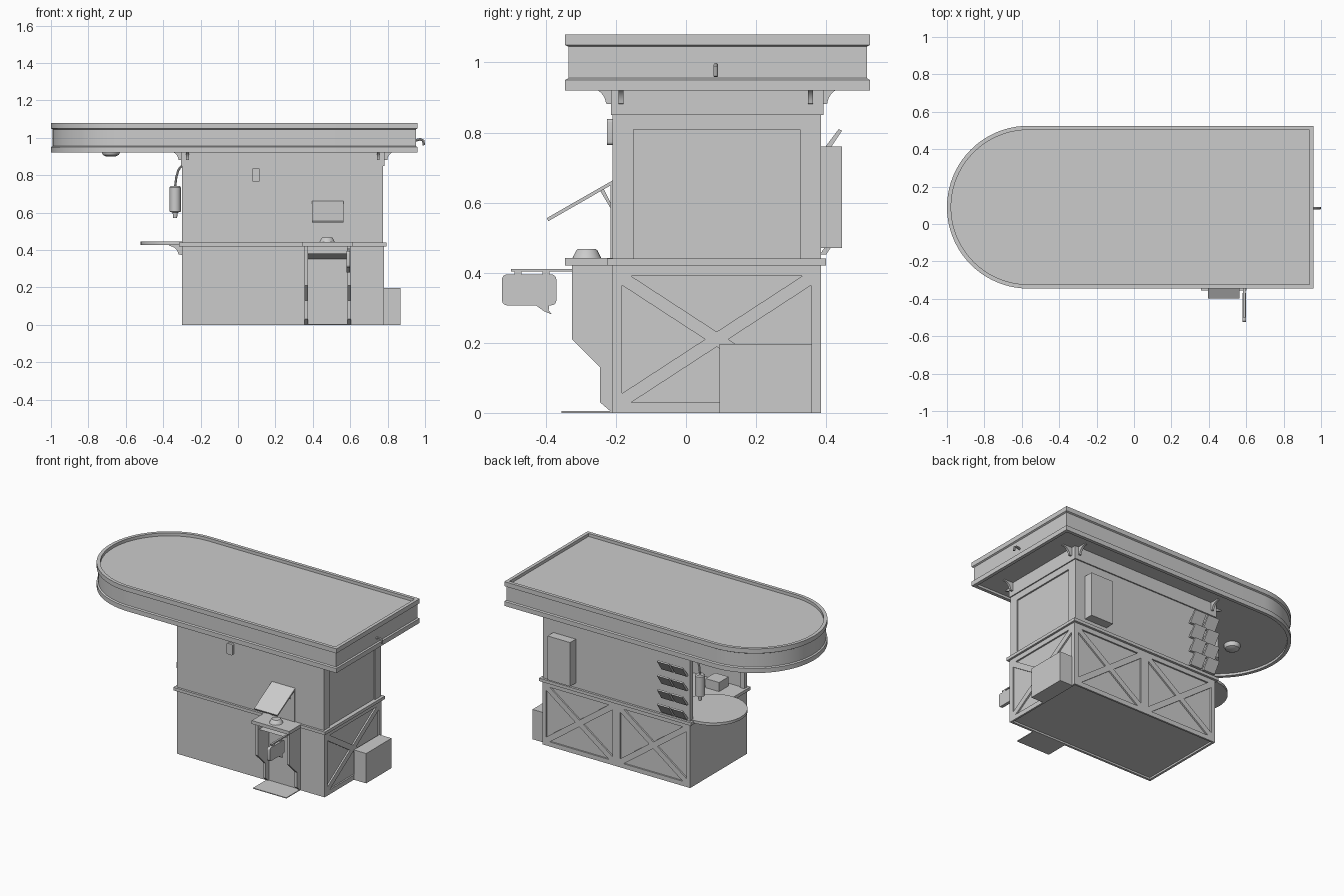
import bpy, bmesh, math
from mathutils import Vector

old = bpy.data.objects.get("Cube")
if old:
    bpy.data.objects.remove(old, do_unlink=True)

grey = bpy.data.materials.new("plain grey")
grey.use_nodes = True
COLOUR = (0.6, 0.6, 0.6, 1)
grey.diffuse_color = COLOUR
grey.node_tree.nodes["Principled BSDF"].inputs["Base Color"].default_value = COLOUR
parts = []


def finish(name, bm):
    bmesh.ops.recalc_face_normals(bm, faces=bm.faces)
    mesh = bpy.data.meshes.new(name)
    bm.to_mesh(mesh)
    bm.free()
    obj = bpy.data.objects.new(name, mesh)
    bpy.context.collection.objects.link(obj)
    mesh.materials.append(grey)
    parts.append(obj)
    return obj


def loft(name, rings):
    """Skin a row of closed rings and cap both ends."""
    bm = bmesh.new()
    rows = [[bm.verts.new(p) for p in ring] for ring in rings]
    n = len(rows[0])
    for a, b in zip(rows, rows[1:]):
        for i in range(n):
            j = (i + 1) % n
            bm.faces.new((a[i], a[j], b[j], b[i]))
    bm.faces.new(rows[0])
    bm.faces.new(rows[-1])
    return finish(name, bm)


def prism(name, axis, profile, lo, hi):
    """Extrude a 2D profile along x (y,z), y (x,z) or z (x,y)."""
    place = {"x": lambda a, b, d: (d, a, b),
             "y": lambda a, b, d: (a, d, b),
             "z": lambda a, b, d: (a, b, d)}[axis]
    return loft(name, [[place(a, b, d) for a, b in profile] for d in (lo, hi)])


def box(name, x0, x1, y0, y1, z0, z1):
    return prism(name, "z", [(x0, y0), (x1, y0), (x1, y1), (x0, y1)], z0, z1)


def arc(cx, cy, r, start, end, n):
    angles = [math.radians(start + (end - start) * i / n) for i in range(n + 1)]
    return [(cx + r * math.cos(t), cy + r * math.sin(t)) for t in angles]


def rounded(a0, a1, b0, b1, r):
    return (arc(a1 - r, b0 + r, r, -90, 0, 4) + arc(a1 - r, b1 - r, r, 0, 90, 4)
            + arc(a0 + r, b1 - r, r, 90, 180, 4) + arc(a0 + r, b0 + r, r, 180, 270, 4))


def turned(name, x, y, steps, n=24):
    """Round part from (radius, z) steps."""
    return loft(name, [[(a, b, z) for a, b in arc(x, y, r, 0, 360 - 360 / n, n - 1)]
                       for r, z in steps])


def pipe(name, points, radius):
    curve = bpy.data.curves.new(name, "CURVE")
    curve.dimensions = "3D"
    curve.bevel_depth = radius
    curve.bevel_resolution = 2
    curve.use_fill_caps = True
    spline = curve.splines.new("POLY")
    spline.points.add(len(points) - 1)
    for p, co in zip(spline.points, points):
        p.co = (*co, 1)
    obj = bpy.data.objects.new(name, curve)
    bpy.context.collection.objects.link(obj)
    curve.materials.append(grey)
    parts.append(obj)


# Overall body limits
X0, X1, Y0, Y1 = -0.30, 0.78, -0.21, 0.385


# Canopy roof: straight at one end, half round at the other, with trim bands
def roof_ring(inset, z):
    e = 0.96 - inset
    pts = [(e, -0.345 + inset), (e, 0.525 - inset)]
    pts += arc(-0.565, 0.09, 0.435 - inset, 90, 270, 40)
    return [(x, y, z) for x, y in pts]


loft("canopy_roof", [roof_ring(i, z) for i, z in (
    (.022, .935), (.022, .92), (0, .92), (0, .95), (.009, .955), (.009, 1.045),
    (0, 1.05), (0, 1.08), (.022, 1.08), (.022, 1.06))])
turned("ceiling_lamp", -0.68, 0.09, [(.048, .936), (.048, .92), (.042, .908), (.025, .9)])
pipe("roof_hook", [(.945, .085, .985), (.975, .085, .992), (.99, .085, .985),
                   (.994, .085, .96)], 0.007)

# Header and curved roof brackets
box("header", X0 - .006, X1 + .002, Y0 - .004, Y1 + .008, .85, .937)
flare = [(0, -.055), (0, 0), (.068, 0), (.068, -.006)] + arc(.068, -.058, .05, 95, 175, 8)


def bracket(name, axis, wall, sign, across, top, scale=1):
    pts = [(wall + sign * a * scale, top + b * scale) for a, b in flare]
    prism(name, axis, pts, across - .007, across + .007)


for y in (-0.185, 0.355):
    bracket("roof_bracket_right", "y", X1, 1, y, .936)
    bracket("roof_bracket_left", "y", X0, -1, y, .936)
for x in (-0.27, 0.75):
    bracket("roof_bracket_front", "x", Y0, -1, x, .936)
    bracket("roof_bracket_back", "x", Y1, 1, x, .936)

# Upper booth, open at the round end
box("upper_front_wall", X0, X1 - .005, Y0, Y0 + .02, .44, .85)
box("upper_back_wall", X0, X1 - .005, Y1 - .02, Y1, .44, .85)
box("inner_partition", .3, .32, Y0 + .02, Y1 - .02, .44, .85)
box("end_panel", .74, X1 - .015, Y0 + .02, Y1 - .02, .44, .85)
box("end_frame_front", .76, X1 - .005, Y0, -.15, .44, .85)
box("end_frame_back", .76, X1 - .005, .325, Y1, .44, .85)
box("end_frame_top", .76, X1 - .005, -.15, .325, .808, .85)
for y0, y1 in ((Y0, Y0 + .03), (Y1 - .03, Y1)):
    box("opening_post", X0, X0 + .03, y0, y1, .44, .85)
box("inside_box", -.2, -.1, -.16, -.06, .44, .5)

# Belt ledge and half round serving counter
box("belt_ledge", X0 - .015, X1 + .013, Y0 - .015, Y1 + .015, .42, .44)
turned("round_counter", -0.315, 0.165, [(.205, .428), (.205, .446)], 48)
bracket("counter_bracket", "y", X0, -1, .165, .429)

# Lower cabinet with braced panels on the end and the back
box("lower_cabinet", X0, X1 - .01, Y0, Y1 - .01, .012, .42)
box("base_rim_front", X0, X1, Y0, Y0 + .015, 0, .012)
box("base_rim_left", X0, X0 + .015, Y0, Y1, 0, .012)


def braced_panel(name, axis, a0, a1, lo, hi):
    m, b, t, d = .028, .03, .39, .026
    l, r = a0 + m, a1 - m

    def bar(u0, u1, v0, v1):
        prism(name + "_frame", axis, [(u0, v0), (u1, v0), (u1, v1), (u0, v1)], lo, hi)

    bar(a0, l, 0, .42)
    bar(r, a1, 0, .42)
    bar(l, r, 0, b)
    bar(l, r, t, .42)
    strip = [(l, b), (l + d, b), (r, t - d), (r, t), (r - d, t), (l, b + d)]
    prism(name + "_brace", axis, strip, lo, hi)
    prism(name + "_brace", axis, [(l + r - u, v) for u, v in strip], lo, hi)


braced_panel("end_panel", "x", Y0, Y1, X1 - .012, X1)
middle = (X0 + X1) / 2
braced_panel("back_panel", "y", X0, middle, Y1 - .012, Y1)
braced_panel("back_panel", "y", middle, X1, Y1 - .012, Y1)

# Boxes fixed to the outside
box("end_utility_box", X1, .87, .095, .36, 0, .197)
box("back_utility_box", .535, .70, Y1, .445, .47, .76)
prism("front_wall_box", "y", rounded(.075, .117, .765, .838, .008), -.226, Y0)

# Leaflet rack: rows of holders leaning outward
for row in range(4):
    z = .452 + row * .095
    for x in (-.285, -.185):
        prism("leaflet_holder", "x",
              [(Y1 - .002, z), (.4, z), (.445, z + .068), (.436, z + .073), (.39, z + .012)],
              x, x + .085)

# Hanging dispenser beside the opening
turned("hanging_dispenser", -.336, .333, [(.01, .57), (.014, .6), (.03, .605), (.03, .735), (.024, .742)])
pipe("dispenser_arm", [(-.336, .333, .74), (-.33, .333, .79), (-.318, .333, .83),
                       (-.3, .333, .85)], .006)

# Front service stand
side = [(Y0, .42), (-.325, .42), (-.325, .21), (-.245, .13), (-.245, .03), (Y0, 0)]
for x in (.355, .585):
    prism("stand_side", "x", side, x, x + .018)
box("stand_top", .342, .615, -.345, Y0, .42, .442)
prism("stand_shelf", "x", [(-.315, .38), (Y0, .38), (Y0, .352)], .373, .585)
turned("counter_bell", .477, -.283, [(.041, .442), (.03, .464), (.026, .467)])
box("floor_mat", .358, .602, -.355, Y0, 0, .005)

# Sloping board with its strut and backing plate
prism("sloping_board", "x", [(-.393, .547), (Y0, .652), (Y0, .663), (-.397, .556)], .395, .565)
for x in (.43, .525):
    prism("board_strut", "x", [(-.245, .634), (-.235, .64), (Y0, .59), (Y0, .575)], x, x + .01)
box("backing_plate", .395, .565, Y0 - .005, Y0, .442, .655)

# Hanging speech bubble sign
prism("bubble_sign", "x", rounded(-.525, -.37, .307, .395, .014), .58, .6)
prism("bubble_tail", "x", [(-.43, .308), (-.39, .308), (-.392, .293), (-.383, .281),
                           (-.405, .29)], .58, .6)
box("sign_rail", .584, .596, -.5, -.325, .404, .411)
for y in (-.49, -.41):
    box("sign_hanger", .584, .596, y, y + .02, .394, .405)

# Smooth the round surfaces and keep edges sharp
bpy.ops.object.select_all(action="DESELECT")
for obj in parts:
    obj.select_set(True)
bpy.context.view_layer.objects.active = parts[0]
bpy.ops.object.convert(target="MESH")
bpy.ops.object.shade_smooth_by_angle(angle=math.radians(30))
